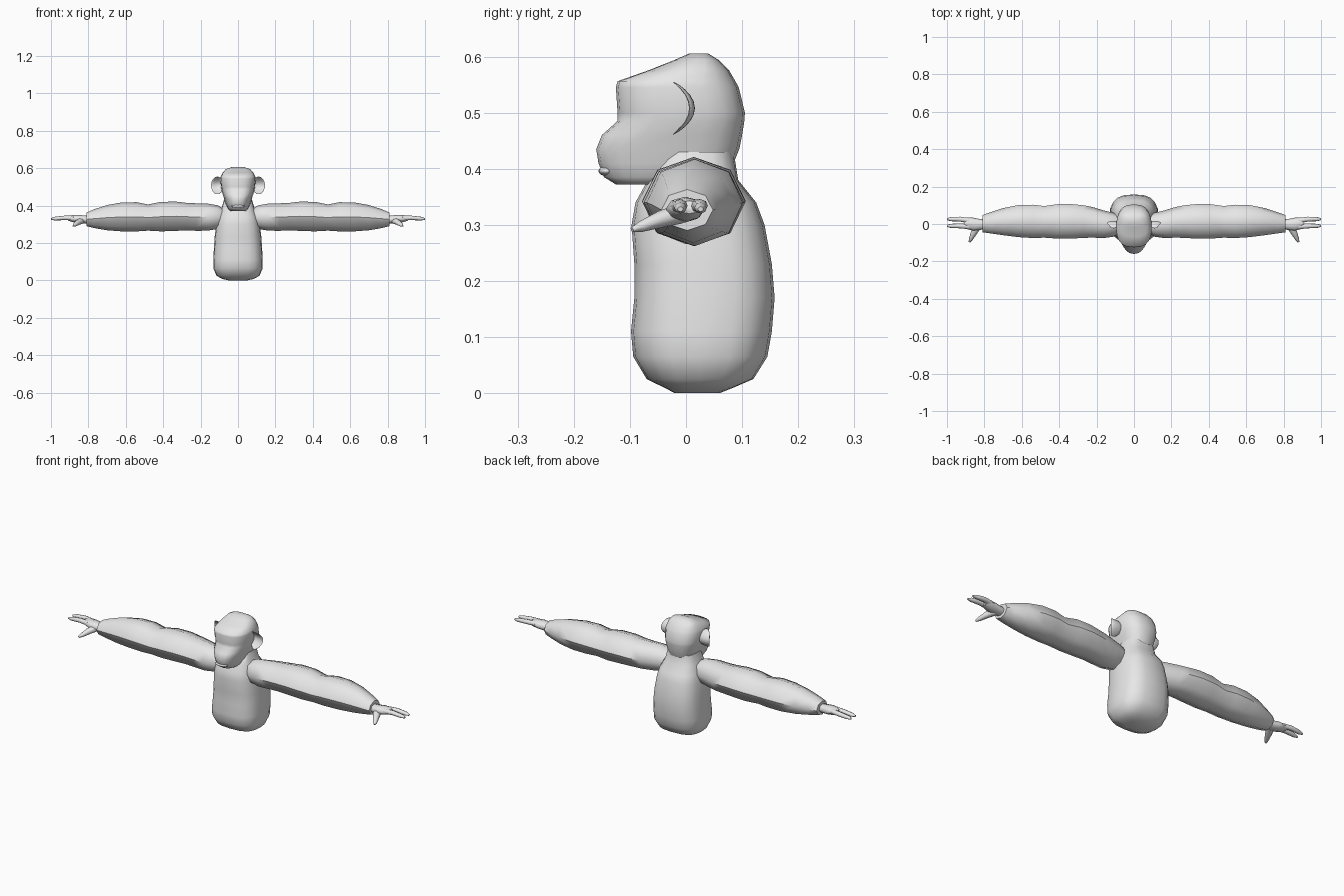
import bpy, bmesh, math
from mathutils import Vector

cube = bpy.data.objects.get("Cube")
if cube:
    bpy.data.objects.remove(cube, do_unlink=True)

grey = bpy.data.materials.new("plain grey")
grey.use_nodes = True
tint = (0.8, 0.8, 0.8, 1)
grey.diffuse_color = tint
grey.node_tree.nodes["Principled BSDF"].inputs["Base Color"].default_value = tint


def finish(name, bm, angle):
    """Turn a bmesh into a shaded object."""
    bmesh.ops.recalc_face_normals(bm, faces=bm.faces[:])
    mesh = bpy.data.meshes.new(name)
    bm.to_mesh(mesh)
    bm.free()
    mesh.materials.append(grey)
    ob = bpy.data.objects.new(name, mesh)
    bpy.context.collection.objects.link(ob)
    bpy.ops.object.select_all(action='DESELECT')
    ob.select_set(True)
    bpy.context.view_layer.objects.active = ob
    bpy.ops.object.shade_smooth_by_angle(angle=math.radians(angle))
    return ob


def skin(name, rings, angle):
    """Bridge rings of points and cap both ends."""
    bm = bmesh.new()
    loops = [[bm.verts.new(p) for p in ring] for ring in rings]
    n = len(loops[0])
    for a, b in zip(loops, loops[1:]):
        for i in range(n):
            j = (i + 1) % n
            bm.faces.new((a[i], a[j], b[j], b[i]))
    bm.faces.new(loops[0])
    bm.faces.new(loops[-1])
    return finish(name, bm, angle)


def rounded(sides, power):
    """Unit rounded-square outline."""
    def soft(v):
        return math.copysign(abs(v) ** (2 / power), v)
    for i in range(sides):
        a = math.tau * i / sides
        yield soft(math.cos(a)), soft(math.sin(a))


def upright(name, rows, sides, power):
    """Rows: height, half width, front y, back y, front narrowing."""
    rings = []
    for z, w, front, back, narrow in rows:
        mid, half = (front + back) / 2, (back - front) / 2
        rings.append([(w * u * (1 + (narrow - 1) * (1 - v) / 2), mid + half * v, z)
                      for u, v in rounded(sides, power)])
    return skin(name, rings, 70)


def finger(name, points, radii, s):
    """Tapered digit along a path, slightly flattened."""
    pts = [Vector((s * x, y, z)) for x, y, z in points]
    rings = []
    for i, p in enumerate(pts):
        d = (pts[min(i + 1, len(pts) - 1)] - pts[max(i - 1, 0)]).normalized()
        side = d.cross(Vector((0, 0, 1))).normalized()
        up = side.cross(d)
        rings.append([p + radii[i] * (u * side + 0.9 * v * up)
                      for u, v in rounded(8, 2)])
    return skin(name, rings, 70)


# Torso with a short neck
upright("torso", [
    (0.0, 0.05, -0.02, 0.06, 1), (0.008, 0.085, -0.035, 0.08, 1),
    (0.025, 0.115, -0.07, 0.12, 1), (0.065, 0.132, -0.094, 0.145, 1),
    (0.11, 0.132, -0.098, 0.153, 1), (0.17, 0.129, -0.092, 0.158, 1),
    (0.23, 0.125, -0.092, 0.153, 1), (0.30, 0.117, -0.097, 0.14, 1),
    (0.34, 0.108, -0.09, 0.125, 1), (0.38, 0.09, -0.068, 0.093, 1),
    (0.43, 0.075, -0.05, 0.085, 1)], 20, 2.8)

# Head with muzzle, hollow face and brow
upright("head", [
    (0.372, 0.048, -0.125, 0.05, 0.9), (0.385, 0.063, -0.146, 0.075, 0.8),
    (0.41, 0.076, -0.156, 0.085, 0.75), (0.435, 0.083, -0.16, 0.095, 0.75),
    (0.46, 0.088, -0.15, 0.1, 0.85), (0.485, 0.091, -0.122, 0.104, 0.95),
    (0.5, 0.093, -0.122, 0.105, 0.95), (0.545, 0.095, -0.125, 0.094, 1),
    (0.556, 0.092, -0.122, 0.088, 1), (0.575, 0.083, -0.068, 0.077, 1),
    (0.594, 0.066, -0.02, 0.058, 1), (0.605, 0.036, 0.005, 0.04, 1)], 20, 2.6)

# Lower lip
bm = bmesh.new()
bmesh.ops.create_uvsphere(bm, u_segments=12, v_segments=8, radius=1)
for v in bm.verts:
    v.co = Vector((0.036 * v.co.x, -0.142 + 0.014 * v.co.y, 0.396 + 0.009 * v.co.z))
finish("lower_lip", bm, 70)

# Arm rows: distance out, front y, back y, bottom z, top z
ARM = [(0.08, -0.05, 0.05, 0.29, 0.385), (0.11, -0.068, 0.06, 0.275, 0.402),
       (0.16, -0.075, 0.072, 0.266, 0.41), (0.22, -0.073, 0.09, 0.265, 0.412),
       (0.27, -0.074, 0.1, 0.267, 0.414), (0.33, -0.078, 0.106, 0.265, 0.421),
       (0.41, -0.078, 0.106, 0.262, 0.42), (0.48, -0.073, 0.096, 0.266, 0.406),
       (0.54, -0.075, 0.103, 0.262, 0.418), (0.62, -0.07, 0.101, 0.262, 0.417),
       (0.7, -0.06, 0.085, 0.268, 0.403), (0.77, -0.05, 0.062, 0.28, 0.38),
       (0.81, -0.044, 0.048, 0.29, 0.363)]
# Palm rows in the same order
PALM = [(0.79, -0.025, 0.025, 0.305, 0.345), (0.83, -0.033, 0.028, 0.304, 0.348),
        (0.86, -0.036, 0.034, 0.307, 0.35), (0.89, -0.028, 0.034, 0.313, 0.348),
        (0.91, -0.018, 0.03, 0.32, 0.343)]


def sideways(name, rows, s, angle):
    rings = [[(s * x, (f + b) / 2 + (b - f) / 2 * u, (lo + hi) / 2 + (hi - lo) / 2 * v)
              for u, v in rounded(8, 2)] for x, f, b, lo, hi in rows]
    return skin(name, rings, angle)


for side, s in (("left", 1), ("right", -1)):
    sideways(side + "_arm", ARM, s, 47)
    sideways(side + "_palm", PALM, s, 70)

    # Fingers and thumb
    taper = (0.014, 0.013, 0.011, 0.005)
    for label, y0, y1 in (("outer", 0.018, 0.026), ("inner", -0.014, -0.01)):
        finger(side + "_" + label + "_finger",
               [(0.88, y0, 0.333), (0.93, y1, 0.334), (0.98, y1, 0.33), (1.0, y1, 0.328)],
               taper, s)
    finger(side + "_thumb",
           [(0.835, -0.01, 0.32), (0.855, -0.045, 0.31), (0.872, -0.08, 0.297),
            (0.88, -0.096, 0.291)], (0.02, 0.017, 0.011, 0.005), s)

    # Cupped ear, hollow at the front and curled forward at top and bottom
    bm = bmesh.new()
    bmesh.ops.create_uvsphere(bm, u_segments=16, v_segments=12, radius=1)
    for v in bm.verts:
        x, y, z = v.co
        r2 = x * x + z * z
        depth = 0.009 * y + (0.014 * (1 - r2) if y < 0 else 0)
        v.co = (s * (0.11 + 0.034 * x), 0.007 + depth - 0.03 * z * z, 0.508 + 0.047 * z)
    finish(side + "_ear", bm, 70)
